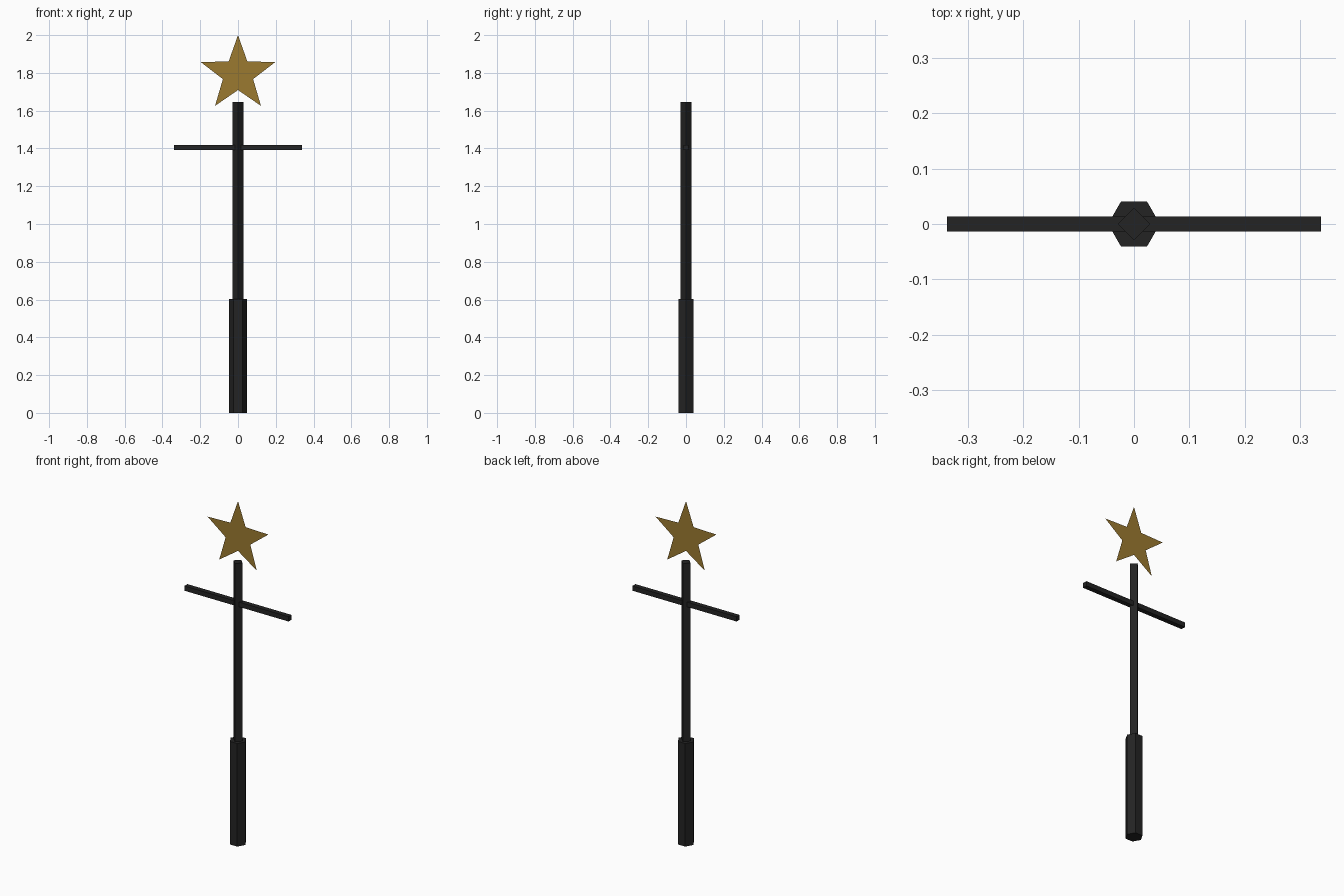
import bpy, bmesh, math

if "Cube" in bpy.data.objects:
    bpy.data.objects.remove(bpy.data.objects["Cube"])


def material(name, rgb):
    m = bpy.data.materials.new(name)
    m.diffuse_color = (*rgb, 1)
    m.use_nodes = True
    m.node_tree.nodes["Principled BSDF"].inputs["Base Color"].default_value = m.diffuse_color
    return m


black = material("black_metal", (0.017, 0.017, 0.017))
gold = material("gold", (0.33, 0.195, 0.03))


def prism(name, sides, radius, z0, z1, angle=0):
    """Upright flat-sided shaft with its first corner at the given angle."""
    bpy.ops.mesh.primitive_cylinder_add(
        vertices=sides, radius=radius, depth=z1 - z0,
        location=(0, 0, (z0 + z1) / 2), rotation=(0, 0, angle))
    ob = bpy.context.object
    ob.name = name
    ob.data.materials.append(black)
    return ob


# Hexagonal grip and thinner four-sided pole
prism("lower_shaft", 6, 0.047, 0, 0.603, math.pi / 2)
prism("upper_pole", 4, 0.029, 0.6, 1.646)

# Crossbar
bpy.ops.mesh.primitive_cube_add(size=1, location=(0, 0, 1.405))
bar = bpy.context.object
bar.name = "crossbar"
bar.scale = (0.675, 0.028, 0.028)
bar.data.materials.append(black)

# Flat five-pointed star, paper thin
bm = bmesh.new()
ring = []
for i in range(10):
    r = 0.207 if i % 2 == 0 else 0.084
    a = i * math.pi / 5
    ring.append(bm.verts.new((r * math.sin(a), 0, 1.793 + r * math.cos(a))))
centre = bm.verts.new((0, 0, 1.793))
for i in range(10):
    bm.faces.new((centre, ring[(i + 1) % 10], ring[i]))
mesh = bpy.data.meshes.new("star")
bm.to_mesh(mesh)
bm.free()
mesh.materials.append(gold)
star = bpy.data.objects.new("star", mesh)
bpy.context.collection.objects.link(star)
